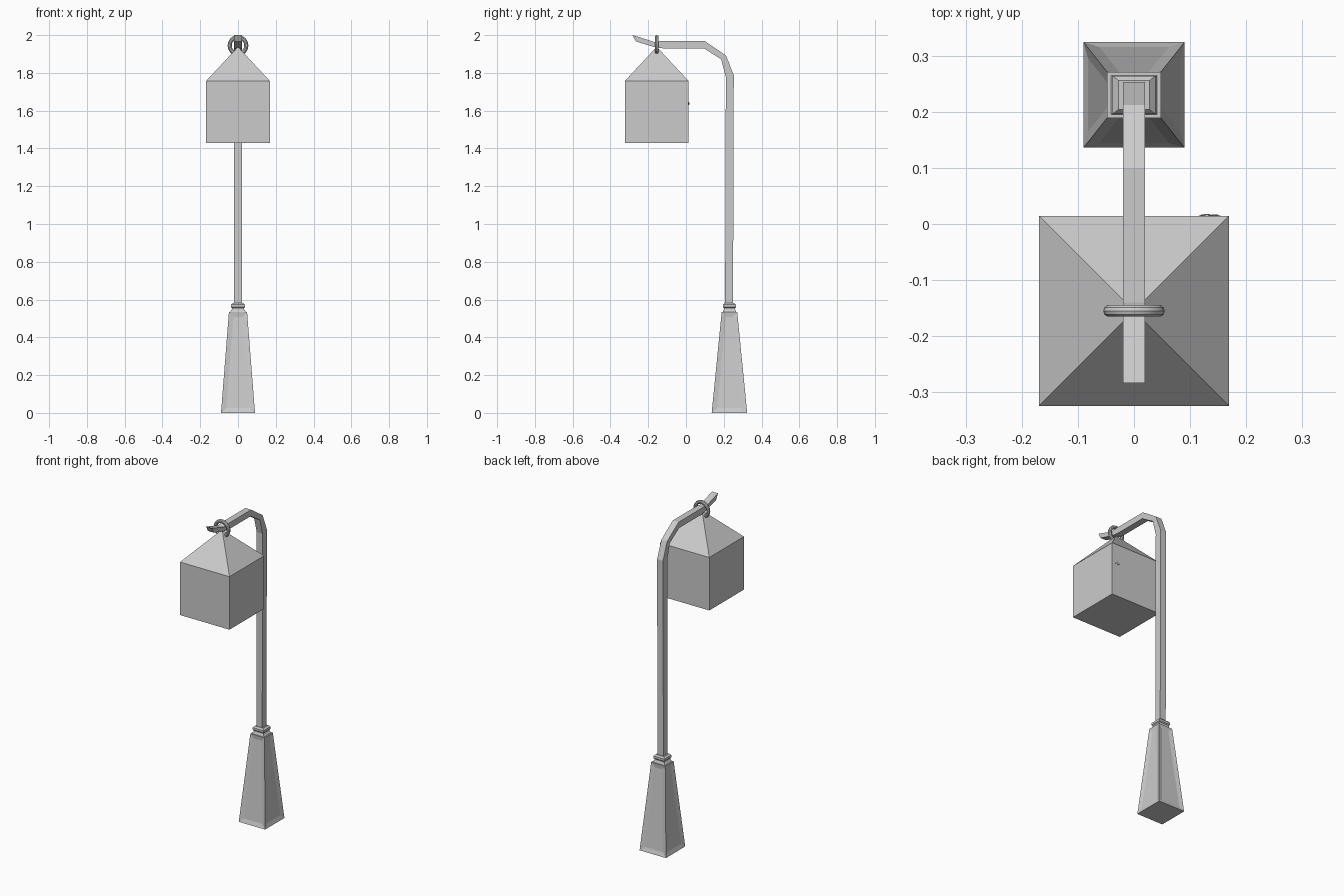
import bpy, bmesh, math
from mathutils import Vector

if "Cube" in bpy.data.objects:
    bpy.data.objects.remove(bpy.data.objects["Cube"])


def finish(name, bm):
    bmesh.ops.recalc_face_normals(bm, faces=bm.faces)
    mesh = bpy.data.meshes.new(name)
    bm.to_mesh(mesh)
    bm.free()
    obj = bpy.data.objects.new(name, mesh)
    bpy.context.collection.objects.link(obj)
    return obj


def stack(bm, levels, cy):
    """Closed loft of rectangles; each level is (half_x, half_y, z)."""
    rings = [[bm.verts.new((sx * hx, cy + sy * hy, z))
              for sx, sy in ((-1, -1), (1, -1), (1, 1), (-1, 1))]
             for hx, hy, z in levels]
    sides = []
    for a, b in zip(rings, rings[1:]):
        for i in range(4):
            j = (i + 1) % 4
            sides.append(bm.faces.new((a[i], a[j], b[j], b[i])))
    bm.faces.new(rings[0][::-1])
    bm.faces.new(rings[-1])
    return sides


POST_Y = 0.23
LAMP_Y = -0.155

# Tapered pedestal with a recessed panel on each side
bm = bmesh.new()
sides = stack(bm, [(0.09, 0.094, 0), (0.048, 0.041, 0.535)], POST_Y)
bmesh.ops.recalc_face_normals(bm, faces=bm.faces)
bmesh.ops.inset_individual(bm, faces=sides, thickness=0.026, use_even_offset=True)
for f in sides:
    bmesh.ops.translate(bm, verts=f.verts, vec=-0.006 * f.normal)
finish("pedestal", bm)

# Stepped collar between pedestal and post
bm = bmesh.new()
stack(bm, [(0.044, 0.037, 0.53), (0.033, 0.030, 0.548), (0.033, 0.030, 0.555),
           (0.038, 0.034, 0.56), (0.038, 0.034, 0.573), (0.028, 0.026, 0.582)], POST_Y)
finish("collar", bm)

# Square post bending forward into an arm with an upturned tip: (outer, inner) pairs in y, z
profile = [((0.249, 0.56), (0.207, 0.56)),
           ((0.253, 1.787), (0.211, 1.778)),
           ((0.212, 1.892), (0.186, 1.872)),
           ((0.100, 1.968), (0.095, 1.930)),
           ((-0.140, 1.968), (-0.120, 1.930)),
           ((-0.165, 1.963), (-0.165, 1.936)),
           ((-0.283, 2.0), (-0.265, 1.966))]
bm = bmesh.new()
rings = []
for (oy, oz), (iy, iz) in profile:
    rings.append([bm.verts.new(p) for p in ((-0.02, oy, oz), (0.02, oy, oz),
                                            (0.02, iy, iz), (-0.02, iy, iz))])
for a, b in zip(rings, rings[1:]):
    for i in range(4):
        j = (i + 1) % 4
        bm.faces.new((a[i], a[j], b[j], b[i]))
bm.faces.new(rings[0])
bm.faces.new(rings[-1])
finish("post_and_arm", bm)

# Lantern box with pyramid roof
bm = bmesh.new()
stack(bm, [(0.169, 0.169, 1.43), (0.169, 0.169, 1.757)], LAMP_Y)
top = max(bm.faces, key=lambda f: f.calc_center_median().z)
bmesh.ops.poke(bm, faces=[top])
apex = max(bm.verts, key=lambda v: len(v.link_edges) * (v.co.z > 1.7)
           - (v.co.xy - Vector((0, LAMP_Y))).length * 100)
for v in bm.verts:
    if abs(v.co.x) < 0.01:
        v.co.z = 1.938
finish("lantern", bm)

# Hanging ring around the arm
bpy.ops.mesh.primitive_torus_add(major_radius=0.044, minor_radius=0.0108,
                                 major_segments=24, minor_segments=10,
                                 location=(0, LAMP_Y, 1.945),
                                 rotation=(math.pi / 2, 0, 0))
ring = bpy.context.object
ring.name = "hanging_ring"
bpy.ops.object.shade_smooth_by_angle()

# Tiny moth resting on the back of the lantern: body and two wings
for name, x, size, tilt in (("moth_body", 0.13, (0.007, 0.003, 0.011), 0.6),
                            ("moth_wing_1", 0.124, (0.009, 0.0015, 0.005), 0.5),
                            ("moth_wing_2", 0.144, (0.012, 0.0015, 0.005), 0.5)):
    bpy.ops.mesh.primitive_ico_sphere_add(subdivisions=1, radius=1,
                                          location=(x, LAMP_Y + 0.1705, 1.638),
                                          rotation=(0, tilt, 0))
    bpy.context.object.name = name
    bpy.context.object.scale = size
